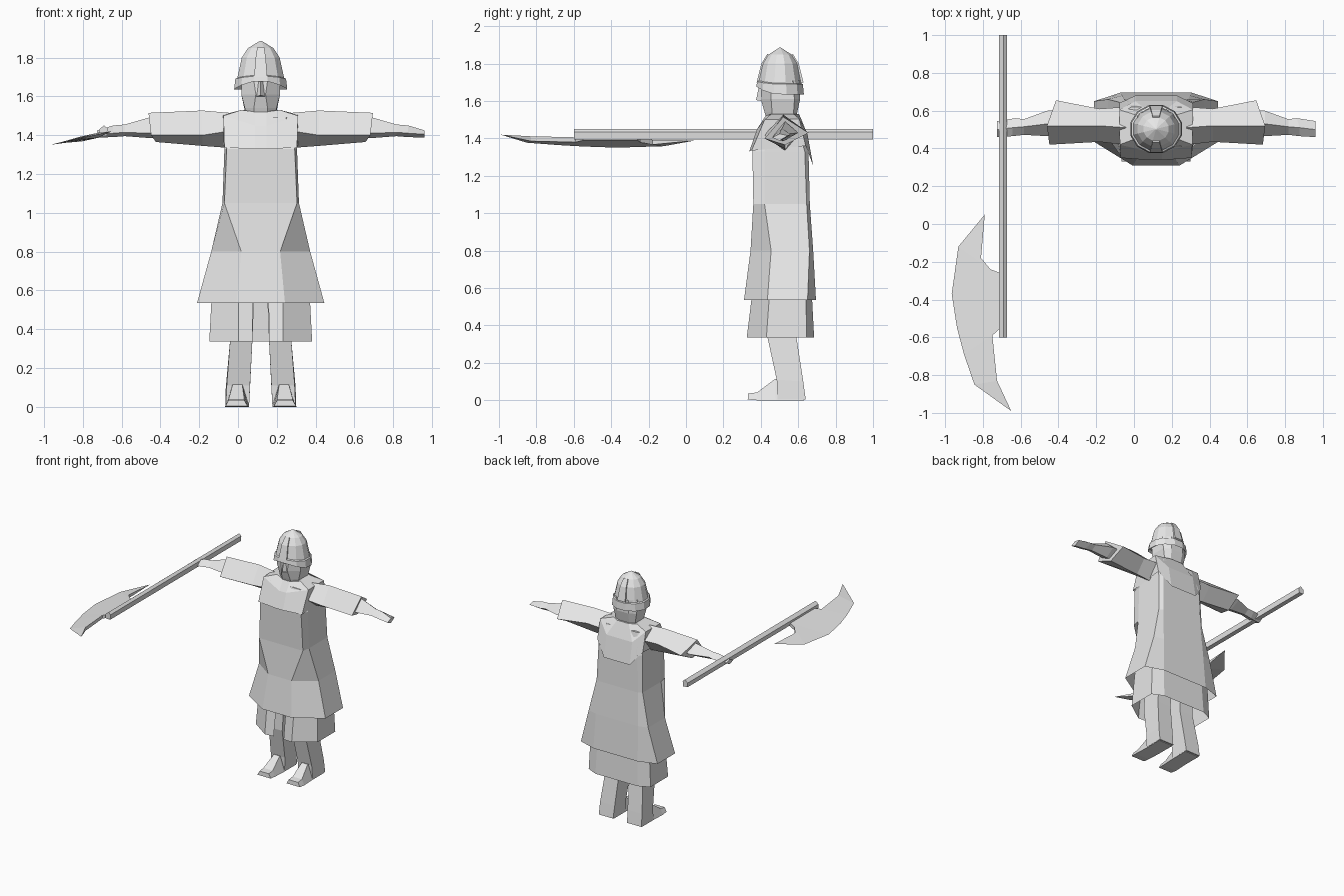
import bpy, bmesh, math

CX = 0.117  # centre line of the figure
grey = bpy.data.materials.new("light grey")
grey.diffuse_color = (0.8, 0.8, 0.8, 1)


def finish(name, bm):
    bmesh.ops.recalc_face_normals(bm, faces=bm.faces[:])
    me = bpy.data.meshes.new(name)
    bm.to_mesh(me)
    bm.free()
    me.materials.append(grey)
    ob = bpy.data.objects.new(name, me)
    bpy.context.collection.objects.link(ob)
    return ob


def loft(name, rings, start=False, end=False, closed=True):
    """Skin a list of equal-length point rings."""
    bm = bmesh.new()
    vs = [[bm.verts.new(p) for p in r] for r in rings]
    n = len(rings[0])
    for a, b in zip(vs, vs[1:]):
        for i in range(n if closed else n - 1):
            j = (i + 1) % n
            bm.faces.new((a[i], a[j], b[j], b[i]))
    if start:
        bm.faces.new(vs[0])
    if end:
        bm.faces.new(vs[-1])
    return finish(name, bm)


def sym(half):
    """Mirror half a ring (front to back) across the centre line."""
    return ([(CX + x, y, z) for x, y, z in half] +
            [(CX - x, y, z) for x, y, z in reversed(half)])


def level(z, *pts):
    return sym([(x, y, z) for x, y in pts])


# Long coat, flaring out to an open hem
loft("coat", [
    level(0.535, (.125, .31), (.328, .435), (.328, .65), (.19, .695)),
    level(0.80, (.10, .345), (.255, .455), (.255, .66), (.18, .68)),
    level(1.05, (.187, .36), (.197, .42), (.197, .645), (.17, .662)),
    level(1.33, (.175, .355), (.187, .42), (.187, .635), (.16, .655)),
    level(1.49, (.13, .41), (.18, .45), (.18, .59), (.13, .62)),
], end=True)

# Under skirt, split at the front
skirt = []
for z, pts in ((0.62, ((.04, .37), (.115, .36), (.25, .45), (.25, .64), (.17, .67))),
               (0.337, ((.043, .33), (.115, .325), (.265, .43), (.265, .645), (.18, .685)))):
    r = level(z, *pts)
    skirt.append(r)
loft("under_skirt", skirt, closed=False)

# Shoulder mantle, pointed lower at the back
loft("mantle", [
    sym([(.03, .338, 1.33), (.187, .35, 1.335), (.195, .64, 1.36), (.11, .68, 1.255)]),
    sym([(.03, .38, 1.45), (.192, .42, 1.50), (.195, .605, 1.505), (.11, .65, 1.42)]),
    sym([(.03, .425, 1.52), (.10, .455, 1.53), (.10, .575, 1.53), (.05, .605, 1.53)]),
], end=True)

# Head with tapering jaw
loft("head", [
    level(1.48, (.035, .44), (.07, .47), (.07, .57), (.04, .58)),
    level(1.54, (.035, .42), (.082, .46), (.085, .575), (.045, .595)),
    level(1.61, (.025, .40), (.10, .455), (.10, .58), (.05, .61)),
    level(1.71, (.04, .405), (.10, .45), (.10, .57), (.05, .61)),
], True, True)
loft("nose", [
    [(CX - .012, .405, 1.68), (CX, .39, 1.68), (CX + .012, .405, 1.68)],
    [(CX - .025, .405, 1.60), (CX, .375, 1.605), (CX + .025, .405, 1.60)],
], True, True)

# Faceted helmet with arched brim
HY, SIDES = .503, 12


def helmet_ring(r, z, arch=0):
    ring = []
    for i in range(SIDES):
        a = 2 * math.pi * (i + .5) / SIDES
        front = max(0, -math.sin(a))
        ring.append((CX + 1.04 * r * math.cos(a), HY + r * .97 * math.sin(a), z + arch * front ** 2))
    return ring


loft("helmet", [helmet_ring(.122, 1.66, .03), helmet_ring(.136, 1.635, .045),
                helmet_ring(.130, 1.69, .015), helmet_ring(.120, 1.695, .015),
                helmet_ring(.097, 1.80), helmet_ring(.066, 1.848),
                helmet_ring(.004, 1.886)], True, True)
for s, name in ((-1, "front_helmet_ridge"), (1, "back_helmet_ridge")):
    loft(name, [[(CX - w, HY + s * (r - .02), z - .01), (CX - w, HY + s * r, z),
                 (CX + w, HY + s * r, z), (CX + w, HY + s * (r - .02), z - .01)]
                for r, z, w in ((.125, 1.70, .034), (.100, 1.80, .026), (.068, 1.852, .018))],
         True, True)

# Sleeve and arm sections: front, top, back, bottom as (dx, y, z)
sleeve = [
    [(.17, .42, 1.42), (.16, .51, 1.515), (.17, .62, 1.44), (.17, .53, 1.335)],
    [(.30, .435, 1.40), (.30, .52, 1.527), (.30, .61, 1.44), (.30, .53, 1.345)],
    [(.565, .42, 1.40), (.578, .52, 1.515), (.53, .655, 1.43), (.54, .53, 1.365)],
]
forearm = [
    [(.48, .46, 1.41), (.48, .53, 1.49), (.48, .60, 1.43), (.48, .52, 1.385)],
    [(.575, .465, 1.41), (.578, .53, 1.49), (.575, .60, 1.43), (.57, .52, 1.385)],
    [(.70, .472, 1.415), (.70, .515, 1.455), (.70, .555, 1.425), (.70, .515, 1.395)],
    [(.76, .465, 1.41), (.76, .51, 1.45), (.745, .56, 1.42), (.76, .51, 1.39)],
    [(.843, .46, 1.405), (.843, .50, 1.425), (.843, .545, 1.415), (.843, .50, 1.388)],
]
leg = [
    [(.03, .45, .66), (.15, .45, .66), (.15, .60, .66), (.03, .60, .66)],
    [(.043, .435, .34), (.158, .435, .34), (.158, .59, .34), (.043, .59, .34)],
    [(.055, .485, .11), (.175, .485, .11), (.18, .627, .10), (.055, .627, .10)],
    [(.06, .49, .004), (.18, .49, .004), (.182, .64, .004), (.06, .64, .004)],
]
foot = [
    [(.06, .63, 0), (.18, .63, 0), (.17, .62, .08), (.07, .62, .08)],
    [(.06, .48, 0), (.18, .48, 0), (.145, .478, .115), (.095, .478, .115)],
    [(.066, .38, 0), (.185, .38, 0), (.165, .38, .042), (.085, .38, .042)],
    [(.068, .33, .004), (.182, .33, .004), (.165, .332, .036), (.085, .332, .036)],
]
for s, side in ((1, "left"), (-1, "right")):
    for part, rings in (("sleeve", sleeve), ("forearm", forearm), ("leg", leg), ("foot", foot)):
        loft(f"{side}_{part}", [[(CX + s * x, y, z) for x, y, z in r] for r in rings],
             True, True)

# Axe shaft
shaft = [(-.713, 1.397), (-.715, 1.43), (-.69, 1.45), (-.672, 1.435), (-.676, 1.395)]
loft("axe_shaft", [[(x, y, z) for x, z in shaft] for y in (-.6, 1.0)], True, True)

# Axe blade: thick along the shaft, tapering to the cutting edge
edge = [(-.79, .05), (-.93, -.12), (-.965, -.37), (-.937, -.55), (-.90, -.69), (-.845, -.85), (-.65, -.99)]
inner = [(-.81, -.18), (-.76, -.24), (-.705, -.26), (-.705, -.55), (-.75, -.59), (-.725, -.83)]


def tilt(x):
    return 1.42 + (x + .65) * .22


bm = bmesh.new()
rim = [bm.verts.new((x, y, tilt(x))) for x, y in edge]
top = [bm.verts.new((x, y, tilt(x) + .008)) for x, y in inner]
low = [bm.verts.new((x, y, tilt(x) - .018)) for x, y in inner]
for layer in (top, low):
    for i in range(5):
        bm.faces.new((rim[i], rim[i + 1], layer[i + 1], layer[i]))
    bm.faces.new((rim[5], rim[6], layer[5]))
for i in range(5):
    bm.faces.new((top[i], top[i + 1], low[i + 1], low[i]))
bm.faces.new((rim[0], top[0], low[0]))
bm.faces.new((rim[6], low[5], top[5]))
finish("axe_blade", bm)
